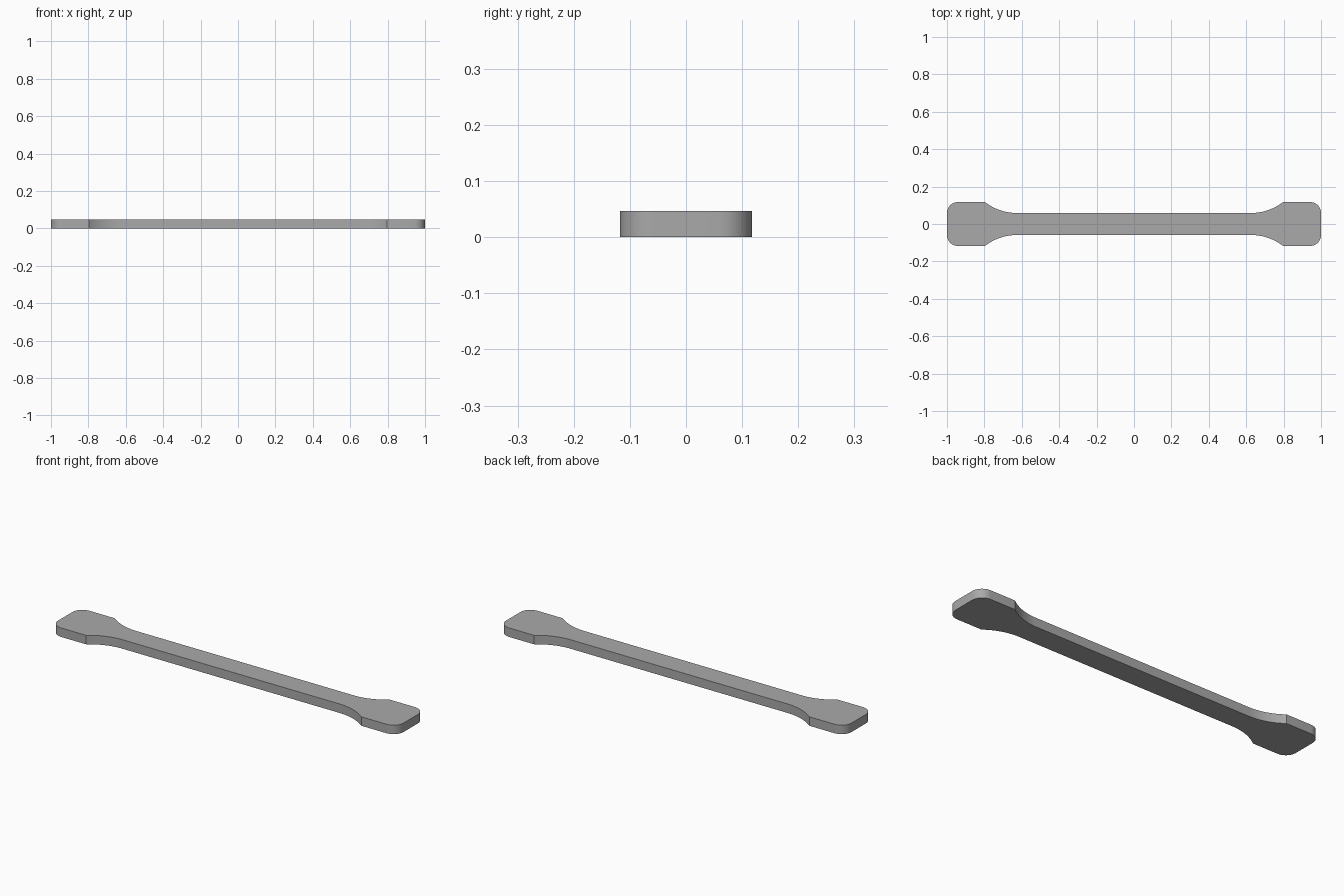
import bpy
import bmesh
from math import sin, cos, pi, asin, sqrt, radians

cube = bpy.data.objects.get("Cube")
if cube:
    bpy.data.objects.remove(cube, do_unlink=True)

LENGTH = 1.0         # half length
GRIP = 0.1175        # half width of the grip ends
NECK = 0.0588        # half width of the narrow bar
THICK = 0.047
CORNER = 0.0588      # corner radius of the grips
FILLET = 0.28        # shoulder radius
SHOULDER = 0.797     # where the grips begin


def arc(cx, cy, r, start, end, steps):
    return [(cx + r * cos(start + (end - start) * i / steps),
             cy + r * sin(start + (end - start) * i / steps)) for i in range(steps + 1)]


# One quarter of the outline: rounded grip corner, then the concave shoulder
rise = GRIP - NECK
run = sqrt(FILLET ** 2 - (FILLET - rise) ** 2)
sweep = asin(run / FILLET)
quarter = arc(LENGTH - CORNER, GRIP - CORNER, CORNER, 0, pi / 2, 12)
quarter += arc(SHOULDER - run, NECK + FILLET, FILLET, -pi / 2 + sweep, -pi / 2, 14)

# Mirror the quarter into the closed outline
half = quarter + [(-x, y) for x, y in reversed(quarter)]
outline = half + [(-x, -y) for x, y in half]

# Extrude the outline into a flat bar
bm = bmesh.new()
base = bm.faces.new([bm.verts.new((x, y, 0)) for x, y in outline])
bmesh.ops.remove_doubles(bm, verts=bm.verts[:], dist=0.00001)
result = bmesh.ops.extrude_face_region(bm, geom=bm.faces[:], use_keep_orig=True)
top = [v for v in result["geom"] if isinstance(v, bmesh.types.BMVert)]
bmesh.ops.translate(bm, verts=top, vec=(0, 0, THICK))
bmesh.ops.recalc_face_normals(bm, faces=bm.faces[:])
mesh = bpy.data.meshes.new("test_bar")
bm.to_mesh(mesh)
bm.free()
bar = bpy.data.objects.new("test_bar", mesh)
bpy.context.collection.objects.link(bar)

# Plain grey
grey = bpy.data.materials.new("grey")
grey.use_nodes = True
colour = (0.4, 0.4, 0.4, 1)
grey.diffuse_color = colour
grey.node_tree.nodes["Principled BSDF"].inputs["Base Color"].default_value = colour
mesh.materials.append(grey)

# Smooth curved sides with sharp rims
bpy.ops.object.select_all(action="DESELECT")
bar.select_set(True)
bpy.context.view_layer.objects.active = bar
bpy.ops.object.shade_smooth_by_angle(angle=radians(30))
